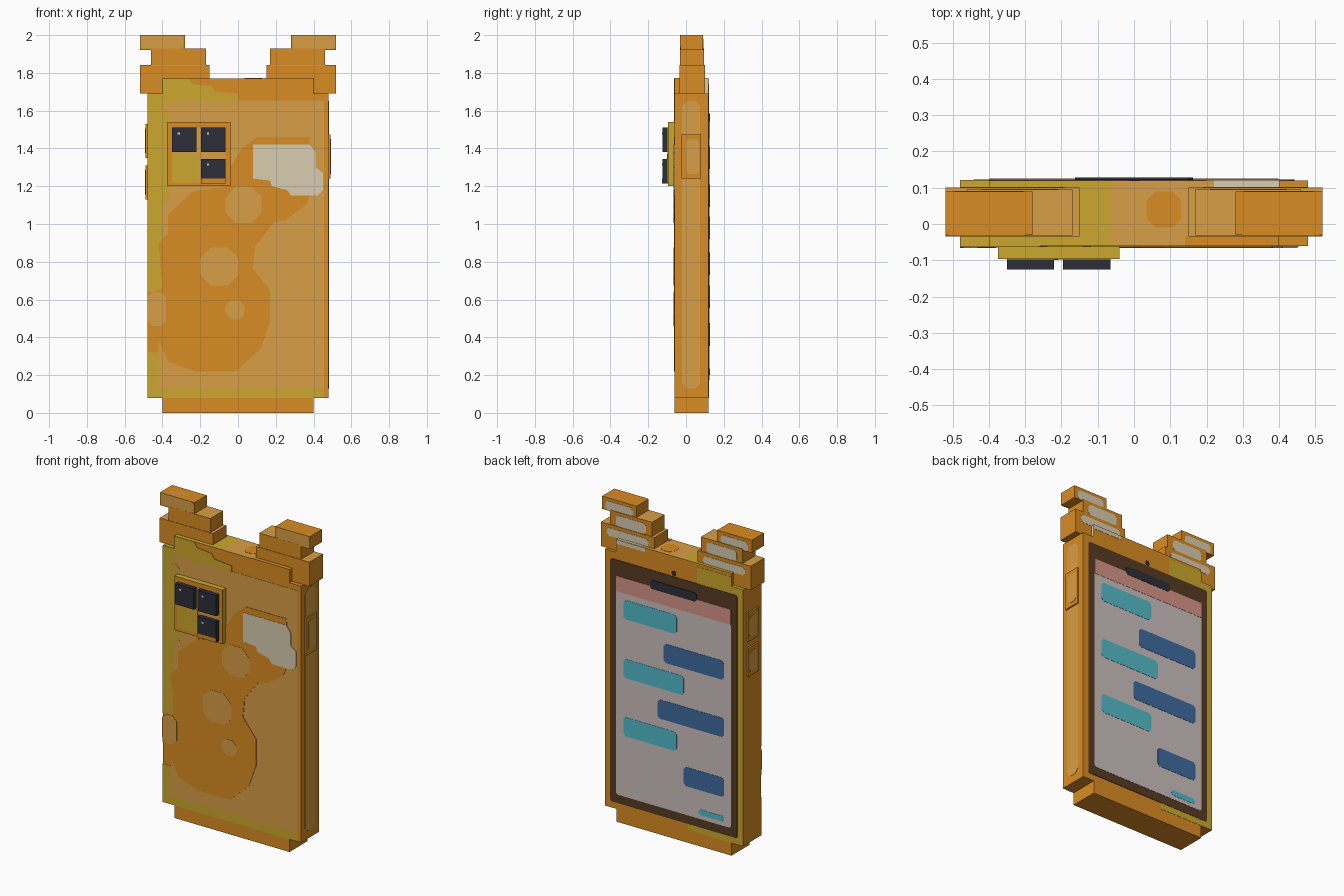
import bpy, bmesh
from mathutils import Vector

default_cube = bpy.data.objects.get("Cube")
if default_cube:
    bpy.data.objects.remove(default_cube, do_unlink=True)


def linear(channel):
    return channel / 12.92 if channel <= 0.04045 else ((channel + 0.055) / 1.055) ** 2.4


def make_material(name, hex_code):
    rgba = [linear(byte / 255) for byte in bytes.fromhex(hex_code)] + [1]
    material = bpy.data.materials.new(name)
    material.use_nodes = True
    material.diffuse_color = rgba
    shader = next(n for n in material.node_tree.nodes if n.type == "BSDF_PRINCIPLED")
    shader.inputs["Base Color"].default_value = rgba
    return material


PALETTE = {name: make_material(name, code) for name, code in {
    "orange": "D98C22", "tan": "D89F46", "yellow": "CDA72E", "cream": "DACDB0",
    "charcoal": "2D2D38", "brown": "573B22", "screen_grey": "CDC1BF",
    "pink": "D79689", "teal": "54BCC9", "blue": "3E6B9F"}.items()}

# How a flat outline (u, v) and a depth d become a point, per extrusion axis
PLACE = {"x": lambda u, v, d: Vector((d, u, v)),
         "y": lambda u, v, d: Vector((u, d, v)),
         "z": lambda u, v, d: Vector((u, v, d))}
FRONT, BACK, SIDE = -0.06, 0.12, 0.48
LAYER = 0.0015


def slab(name, colour, outline, axis, start, end):
    """Extrude a flat outline along one axis."""
    bm = bmesh.new()
    place = PLACE[axis]
    face = bm.faces.new([bm.verts.new(place(u, v, start)) for u, v in outline])
    extruded = bmesh.ops.extrude_face_region(bm, geom=[face])["geom"]
    moved = [item for item in extruded if isinstance(item, bmesh.types.BMVert)]
    bmesh.ops.translate(bm, verts=moved, vec=place(0, 0, end - start))
    bmesh.ops.recalc_face_normals(bm, faces=bm.faces)
    mesh = bpy.data.meshes.new(name)
    bm.to_mesh(mesh)
    bm.free()
    mesh.materials.append(PALETTE[colour])
    obj = bpy.data.objects.new(name, mesh)
    bpy.context.collection.objects.link(obj)
    return obj


def rect(left, right, low, high, cut=0.0):
    """Rectangle outline, optionally with chamfered corners."""
    if not cut:
        return [(left, low), (right, low), (right, high), (left, high)]
    return [(left + cut, low), (right - cut, low), (right, low + cut), (right, high - cut),
            (right - cut, high), (left + cut, high), (left, high - cut), (left, low + cut)]


def front_paint(name, colour, outline, layer=1, base=FRONT):
    slab(name, colour, outline, "y", base, base - layer * LAYER)


def back_paint(name, colour, outline, layer=1, base=BACK):
    slab(name, colour, outline, "y", base, base + layer * LAYER)


# Case: a slab with notched corners
quarter = [(0.4, 0), (0.4, 0.08), (SIDE, 0.08), (SIDE, 1.69), (0.4, 1.69), (0.4, 1.77)]
case_outline = quarter + [(-x, z) for x, z in reversed(quarter)]
slab("case", "orange", case_outline, "y", FRONT, BACK)

# Ears: three stacked blocks on each side, with pale inner patches behind
EAR_BLOCKS = {
    "low": (0.15, 0.52, 1.69, 1.84, -0.035, 0.1),
    "middle": (0.17, 0.46, 1.84, 1.93, -0.032, 0.095),
    "top": (0.28, 0.52, 1.92, 2.0, -0.03, 0.09),
}
for side, sign in (("left", 1), ("right", -1)):
    for level, (inner, outer, low, high, near, far) in EAR_BLOCKS.items():
        name = f"{side}_ear_{level}"
        span = sorted((inner * sign, outer * sign))
        slab(name, "orange", rect(*span, low, high), "y", near, far)
        margin = 0.04 if level != "top" else 0.025
        span_in = (span[0] + margin, span[1] - margin)
        patch_low = 1.77 if level == "low" else low
        back_paint(name + "_inner_patch", "cream",
                   rect(*span_in, patch_low, high - 0.02, 0.015), base=far)
        if level != "low":
            slab(name + "_tip", "tan", rect(*span, near, far), "z", high - LAYER, high)
        else:
            slab(name + "_ledge", "tan", rect(*span, near, far), "z", high, high + LAYER)
    front_paint(f"{side}_ear_tip_fur", "tan",
                rect(*sorted((0.29 * sign, 0.52 * sign)), 1.93, 2.0, 0.01), base=-0.03)

# Front fur: broad areas of colour
front_paint("belly_fur", "tan", rect(-0.42, 0.455, 0.13, 1.655))
front_paint("yellow_edge_upper", "yellow", rect(-SIDE, -0.4, 0.64, 1.69), 2)
front_paint("yellow_edge_lower", "yellow", rect(-SIDE, -0.42, 0.08, 0.32))
front_paint("yellow_hem", "yellow", rect(-0.42, 0.455, 0.08, 0.13))
front_paint("yellow_brow", "yellow", [
    (-0.4, 1.65), (0, 1.65), (0, 1.69), (-0.12, 1.7), (-0.14, 1.73), (-0.24, 1.74),
    (-0.26, 1.77), (-0.4, 1.77)], 2)
front_paint("yellow_cheek", "yellow", rect(-0.42, -0.36, 1.1, 1.6, 0.03), 2)

# Front fur: large dark marking with spots, and a pale patch
front_paint("large_marking", "orange", [
    (-0.48, 0.46), (-0.41, 0.36), (-0.37, 0.27), (-0.23, 0.22), (-0.01, 0.22),
    (0.12, 0.34), (0.17, 0.48), (0.17, 0.65), (0.08, 0.76), (0.09, 0.88),
    (0.19, 1.01), (0.25, 1.02), (0.36, 1.1), (0.4, 1.2), (0.38, 1.46), (0.1, 1.46),
    (0.02, 1.4), (-0.04, 1.3), (-0.06, 1.2), (-0.24, 1.17), (-0.37, 1.05),
    (-0.37, 0.95), (-0.42, 0.9), (-0.4, 0.66), (-0.48, 0.62)], 3)
for index, (x, z, radius) in enumerate([(0.03, 1.1, 0.095), (-0.1, 0.775, 0.1),
                                        (-0.015, 0.545, 0.05)]):
    front_paint(f"fur_spot_{index}", "tan",
                rect(x - radius, x + radius, z - radius, z + radius, radius * 0.55), 4)
front_paint("left_edge_spot", "tan", rect(-SIDE, -0.38, 0.46, 0.64, 0.03), 4)
front_paint("pale_patch", "cream", [
    (0.08, 1.24), (0.17, 1.23), (0.18, 1.2), (0.26, 1.18), (0.28, 1.15), (0.42, 1.15),
    (0.45, 1.18), (0.45, 1.27), (0.41, 1.3), (0.41, 1.38), (0.38, 1.42), (0.08, 1.42)], 4)

# Camera island with three square lenses
slab("camera_island", "yellow", rect(-0.375, -0.04, 1.2, 1.54), "y", FRONT, -0.095)
front_paint("island_rim", "orange", rect(-0.375, -0.04, 1.2, 1.54), base=-0.095)
front_paint("island_centre", "tan", rect(-0.35, -0.065, 1.22, 1.51), 2, base=-0.095)
front_paint("island_corner", "yellow", rect(-0.35, -0.21, 1.22, 1.37), 3, base=-0.095)
LENS = 0.13
for index, (x, z) in enumerate([(-0.35, 1.38), (-0.195, 1.38), (-0.195, 1.215)]):
    slab(f"lens_{index}", "charcoal", rect(x, x + LENS, z, z + LENS), "y", -0.095, -0.125)
    glint_x, glint_z = x + 0.03, z + LENS * 0.72
    front_paint(f"lens_glint_{index}", "cream",
                rect(glint_x, glint_x + 0.012, glint_z, glint_z + 0.012), base=-0.1245)
front_paint("lens_lower_lip", "orange", rect(-0.195, -0.065, 1.215, 1.24), base=-0.1245)

# Side buttons with a lighter stripe
BUTTONS = {"power_button": (1, 1.24, 1.475),
           "volume_up_button": (-1, 1.35, 1.53),
           "volume_down_button": (-1, 1.13, 1.31)}
for name, (sign, low, high) in BUTTONS.items():
    surface = sign * 0.49
    slab(name, "orange", rect(-0.025, 0.08, low, high), "x", sign * SIDE, surface)
    slab(name + "_stripe", "tan", rect(0, 0.07, low + 0.025, high - 0.025, 0.015),
         "x", surface, surface + sign * LAYER)
slab("left_side_stripe", "tan", rect(-0.02, 0.075, 0.13, 1.65, 0.025),
     "x", SIDE, SIDE + LAYER)

# Top edge colours
TOP = 1.77
slab("top_yellow", "yellow", rect(-0.4, -0.06, FRONT, BACK), "z", TOP, TOP + LAYER)
slab("top_tan", "tan", rect(-0.06, 0.4, FRONT, BACK), "z", TOP, TOP + LAYER)
slab("top_orange_front", "orange", rect(0.14, 0.4, FRONT, -0.035), "z", TOP, TOP + 2 * LAYER)
slab("top_orange_spot", "orange", rect(0.035, 0.13, -0.01, 0.09, 0.025),
     "z", TOP, TOP + 2 * LAYER)
slab("top_cream", "cream", rect(0.22, 0.4, 0.1, BACK), "z", TOP, TOP + 2 * LAYER)
slab("top_cream_end", "cream", rect(0.1, BACK, 1.69, TOP), "x", 0.4, 0.4 + LAYER)
slab("shoulder_yellow", "yellow", rect(-SIDE, -0.4, FRONT, BACK), "z", 1.69, 1.69 + LAYER)

# Back rim colours
back_paint("back_yellow_corner", "yellow", rect(-0.4, -0.16, 1.6, 1.75))
back_paint("back_yellow_edge", "yellow", rect(-SIDE, -0.4, 0.08, 1.69))
back_paint("back_yellow_foot", "yellow", rect(-0.4, -0.1, 0.08, 0.14))
back_paint("back_cream_corner", "cream", rect(0.2, 0.4, 1.745, TOP))

# Screen with bezel, header bar, notch and camera
back_paint("bezel", "brown", rect(-0.442, 0.442, 0.12, 1.645, 0.01), 2)
back_paint("screen", "screen_grey", rect(-0.398, 0.398, 0.174, 1.546, 0.01), 3)
back_paint("header_bar", "pink", rect(-0.398, 0.398, 1.45, 1.546), 4)
back_paint("notch", "charcoal", rect(-0.162, 0.162, 1.53, 1.585, 0.012), 5)
back_paint("selfie_camera", "charcoal", rect(-0.015, 0.015, 1.65, 1.68, 0.008))

# Chat bubbles: teal ones start at one edge, blue ones end at the other
START, END = 0.347, -0.352
BUBBLES = [("teal", -0.023, START, 1.29, 1.41), ("blue", END, 0.067, 1.09, 1.21),
           ("teal", -0.072, START, 0.92, 1.04), ("blue", END, 0.109, 0.73, 0.85),
           ("teal", -0.023, START, 0.555, 0.675), ("blue", END, -0.072, 0.355, 0.475),
           ("teal", END, -0.17, 0.2, 0.235)]
for index, (colour, left, right, low, high) in enumerate(BUBBLES):
    back_paint(f"chat_bubble_{index}", colour, rect(left, right, low, high, 0.015), 4)
